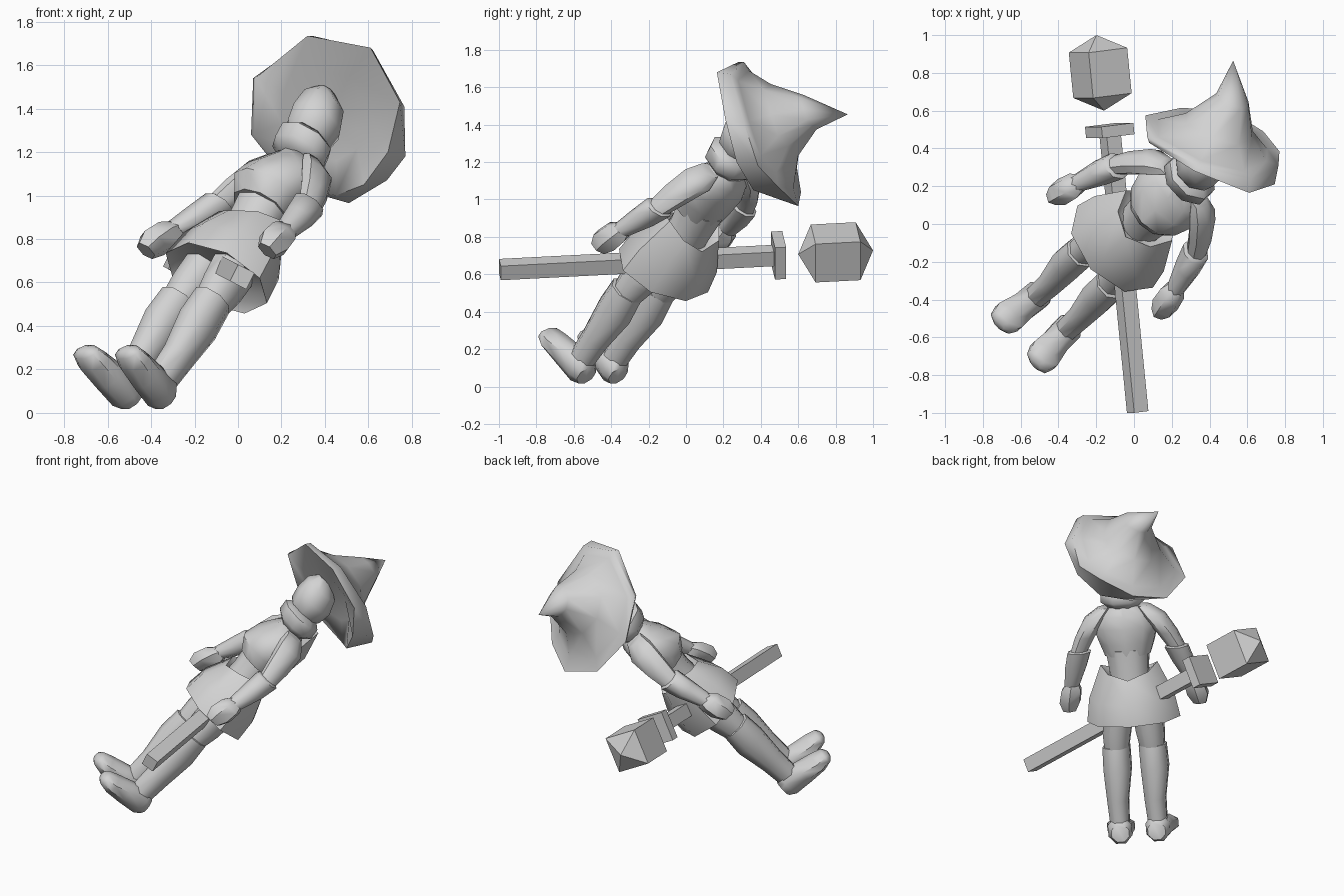
import bpy, bmesh, math
from mathutils import Vector

# One flat grey for everything
GREY = bpy.data.materials.new("light grey")
GREY.diffuse_color = (0.65, 0.65, 0.65, 1)

# Leaning body frame: left, front, up, and the centre of the skirt hem
L = Vector((0.677, -0.736, 0))
U = Vector((0.50, 0.46, 0.734))
F = L.cross(U)
C = Vector((-0.10, -0.12, 0.62))


def body(l, f, u):
    return C + L * l + F * f + U * u


def ellipse(centre, a, b, sides, start=0.0):
    return [centre + a * math.cos(start + 2 * math.pi * i / sides)
            + b * math.sin(start + 2 * math.pi * i / sides) for i in range(sides)]


def loft(name, rings, caps=True, angle=50):
    """Skin a list of equal-sized point rings."""
    bm = bmesh.new()
    vs = [[bm.verts.new(p) for p in r] for r in rings]
    n = len(vs[0])
    for r, s in zip(vs, vs[1:]):
        for i in range(n):
            j = (i + 1) % n
            bm.faces.new((r[i], r[j], s[j], s[i]))
    if caps:
        bm.faces.new(vs[0])
        bm.faces.new(vs[-1])
    bmesh.ops.remove_doubles(bm, verts=bm.verts, dist=1e-4)
    bmesh.ops.recalc_face_normals(bm, faces=bm.faces)
    me = bpy.data.meshes.new(name)
    bm.to_mesh(me)
    bm.free()
    me.materials.append(GREY)
    me.shade_smooth()
    me.set_sharp_from_angle(angle=math.radians(angle))
    ob = bpy.data.objects.new(name, me)
    bpy.context.collection.objects.link(ob)


def upright(name, rows, sides=8, s=1):
    """Rows of (l, f, u, left radius, front radius), stacked along the body."""
    loft(name, [ellipse(body(s * l, f, u), L * a, F * b, sides, math.pi / sides)
                for l, f, u, a, b in rows])


def forward(name, rows, sides=8, s=1, shift=0.0):
    """Rows of (l, f, u, left radius, up radius), stacked towards the front."""
    loft(name, [ellipse(body(s * l + shift, f, u), L * a, U * b, sides, math.pi / sides)
                for l, f, u, a, b in rows])


# Torso, scarf and head
upright("waist", [(0, 0, .18, .14, .12), (0, 0, .32, .13, .12), (0, .01, .46, .145, .13)])
upright("chest", [(0, .02, .42, .15, .13), (0, .04, .50, .18, .165), (0, .02, .60, .21, .145),
                  (0, 0, .68, .18, .115), (0, 0, .75, .08, .08)], 10)
upright("scarf", [(0, 0, .73, .10, .09), (0, .01, .77, .15, .135),
                  (0, .02, .84, .145, .135), (0, .02, .87, .10, .10)])
upright("head", [(-.01, .01, .82, .07, .08), (-.01, .02, .88, .12, .12),
                 (-.01, .025, .96, .135, .135), (-.015, .04, 1.05, .11, .115),
                 (-.02, .06, 1.11, .045, .05)])

# Skirt: waistband rises over both hips and dips at front and back
SKIRT = ((.04, .25, .20, 0), (0, .295, .24, 0), (.13, .27, .23, .02),
         (.28, .18, .155, .08), (.25, .14, .12, .08))
loft("skirt", [[p + U * lift * math.cos(i * math.pi / 4) ** 2
                for i, p in enumerate(ellipse(body(0, 0, u), L * a, F * b, 8))]
               for u, a, b, lift in SKIRT])

# Limbs, one set per side; both feet drift slightly to the left
for s, side in ((1, "left"), (-1, "right")):
    d = .03 * s
    upright(side + "_thigh", [(.09, .01, .08, .10, .12), (.105 + d / 3, .02, -.08, .095, .11),
                              (.115 + d / 2, .03, -.22, .078, .085)], 8, s)
    upright(side + "_boot", [(.115 + d / 2, .035, -.17, .075, .08),
                             (.115 + d / 2, .035, -.175, .092, .10),
                             (.118 + d / 2, .03, -.32, .094, .11),
                             (.118 + d, .03, -.52, .072, .085),
                             (.12 + d, .035, -.72, .062, .075)], 8, s)
    forward(side + "_foot", [(.115, -.05, -.72, .06, .06), (.12, -.005, -.71, .082, .092),
                             (.128, .12, -.725, .08, .08), (.138, .23, -.735, .095, .064),
                             (.142, .295, -.735, .075, .046), (.142, .315, -.74, .035, .022)],
            8, s, .03)
    upright(side + "_upper_arm", [(.12, 0, .73, .05, .06), (.18, -.01, .67, .08, .09),
                                  (.26, 0, .55, .068, .078), (.315, .01, .44, .055, .06)], 8, s)
    upright(side + "_glove", [(.305, .01, .46, .055, .06), (.308, .012, .45, .078, .08),
                              (.34, .04, .35, .072, .072), (.38, .085, .22, .05, .052)], 8, s)
    upright(side + "_hand", [(.378, .085, .235, .045, .045), (.388, .10, .19, .07, .076),
                             (.405, .12, .11, .074, .082), (.412, .13, .05, .045, .055)], 6, s)

# Floppy pointed hat: front rim, wider ridge behind it, shallow underside, bent tip
RIM = [Vector(p) for p in ((.32, .28, 1.735), (.61, .165, 1.68), (.745, .21, 1.43),
                           (.69, .27, 1.20), (.58, .36, 1.05), (.45, .50, 1.0),
                           (.25, .58, 1.06), (.075, .54, 1.28), (.08, .43, 1.54))]
RIDGE = [Vector(p) for p in ((.34, .31, 1.735), (.62, .24, 1.67), (.765, .31, 1.41),
                             (.77, .385, 1.18), (.685, .49, 1.07), (.51, .60, .965),
                             (.25, .615, 1.04), (.06, .575, 1.28), (.07, .46, 1.54))]
MID = sum(RIDGE, Vector()) / len(RIDGE)


def hat_ring(centre, scale):
    return [Vector(centre) + (p - MID) * scale for p in RIDGE]


loft("hat", [hat_ring((.42, .41, 1.36), 0), hat_ring((.42, .40, 1.355), .55), RIM, RIDGE,
             hat_ring((.445, .445, 1.35), .82), hat_ring((.47, .52, 1.41), .50),
             hat_ring((.53, .66, 1.46), .24), hat_ring((.525, .865, 1.455), 0)],
     caps=False, angle=75)

# Mallet-like wand: square shaft, guard and floating crystal
START = Vector((.02, -1, .625))
AXIS = Vector((-.145, 1.46, .075)) / 1.46
SIDE = AXIS.cross(Vector((0, 0, 1))).normalized()
UP = SIDE.cross(AXIS).normalized()


def square(y, r, dx=0.0):
    centre = START + AXIS * (y + 1) + Vector((dx, 0, 0))
    return ellipse(centre, SIDE * r, UP * r, 4, math.radians(18))


loft("wand_shaft", [square(-.995, .06), square(.48, .06)], angle=20)
loft("wand_guard", [square(.465, .135), square(.525, .135)], angle=20)
loft("wand_crystal", [square(.60, 0, -.02), square(.68, .163, -.02),
                      square(.92, .163, -.02), square(1.0, 0, -.02)], caps=False, angle=20)
